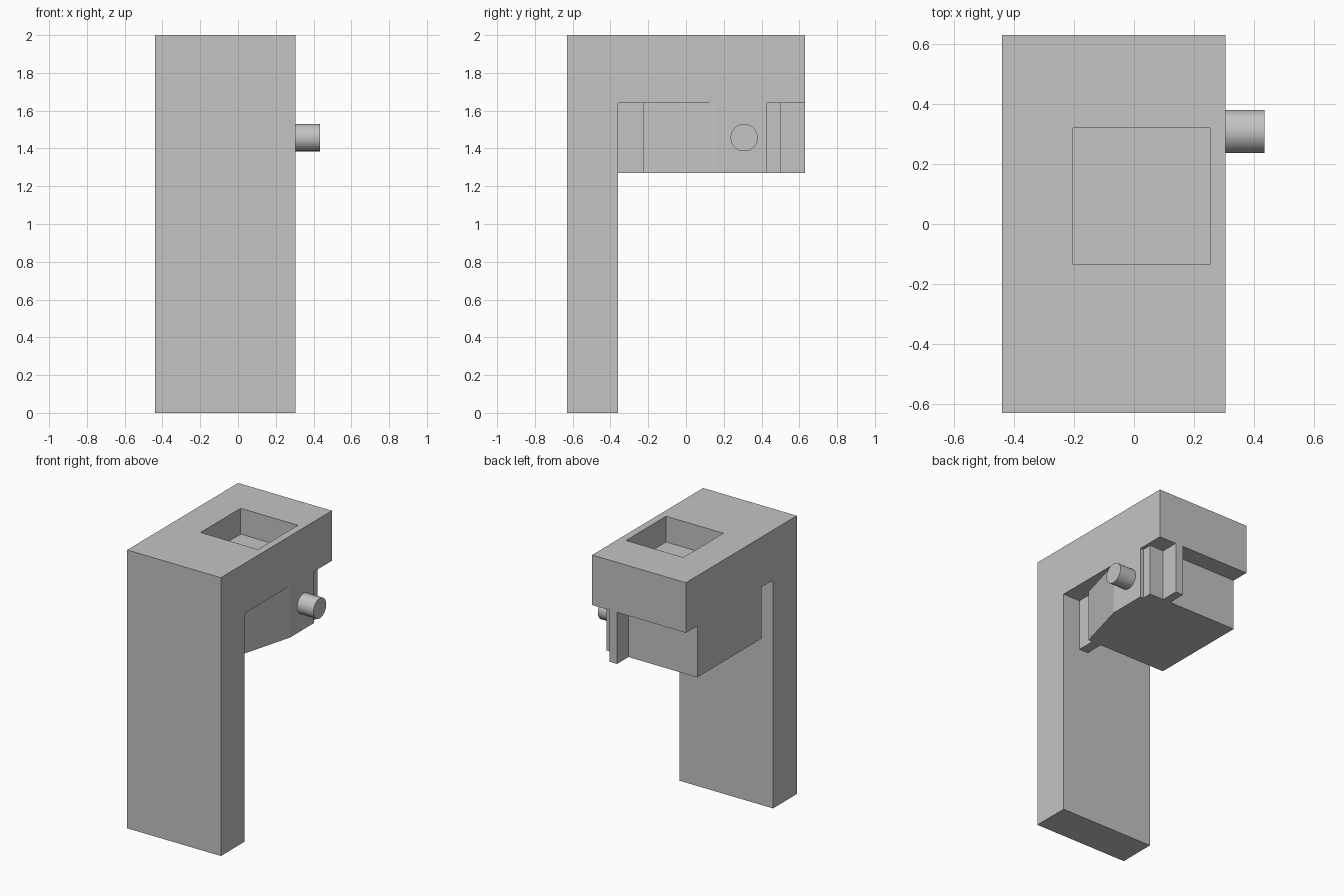
import bpy, bmesh, math
from mathutils import Vector, Matrix

cube = bpy.data.objects.get("Cube")
if cube:
    bpy.data.objects.remove(cube, do_unlink=True)

# Single plain grey
grey = bpy.data.materials.new("plain_grey")
grey.use_nodes = True
colour = (0.55, 0.55, 0.55, 1)
grey.diffuse_color = colour
grey.node_tree.nodes["Principled BSDF"].inputs["Base Color"].default_value = colour


def add_object(name, bm):
    bmesh.ops.recalc_face_normals(bm, faces=bm.faces)
    mesh = bpy.data.meshes.new(name)
    bm.to_mesh(mesh)
    bm.free()
    mesh.materials.append(grey)
    obj = bpy.data.objects.new(name, mesh)
    bpy.context.collection.objects.link(obj)
    return obj


def prism(name, points, sweep):
    """Extrude a closed outline along a vector."""
    bm = bmesh.new()
    face = bm.faces.new([bm.verts.new(p) for p in points])
    new = bmesh.ops.extrude_face_region(bm, geom=[face])["geom"]
    verts = [v for v in new if isinstance(v, bmesh.types.BMVert)]
    bmesh.ops.translate(bm, verts=verts, vec=Vector(sweep))
    return add_object(name, bm)


def boolean(target, tool, operation):
    mod = target.modifiers.new(operation.lower(), 'BOOLEAN')
    mod.operation = operation
    mod.solver = 'EXACT'
    mod.object = tool
    tool.hide_render = True
    bpy.context.view_layer.objects.active = target
    bpy.ops.object.modifier_apply(modifier=mod.name)
    bpy.data.objects.remove(tool, do_unlink=True)


LEFT, RIGHT = -0.44, 0.305
FRONT, BACK, PLATE = -0.63, 0.63, -0.36
TOP, SHELF, BASE = 2.0, 1.64, 1.27

# Tall front plate with the overhanging head
outline = [(FRONT, 0), (PLATE, 0), (PLATE, SHELF), (BACK, SHELF), (BACK, TOP), (FRONT, TOP)]
frame = prism("bracket_frame", [(LEFT, y, z) for y, z in outline], (RIGHT - LEFT, 0, 0))

# Square pocket in the head
pocket = [(-0.203, -0.135), (0.253, -0.135), (0.253, 0.32), (-0.203, 0.32)]
boolean(frame, prism("pocket_cutter", [(x, y, 1.815) for x, y in pocket], (0, 0, 0.4)), 'DIFFERENCE')

# Hanging block: slanted side, stepped corner, webs at front and back
block = [(LEFT, -0.228), (0.095, -0.228), (0.095, PLATE), (0.168, PLATE), (0.168, -0.228),
         (0.2, -0.228), (RIGHT, 0.155), (RIGHT, 0.43), (0.28, 0.43), (0.28, 0.5),
         (0.168, 0.5), (0.168, BACK), (0.107, BACK), (0.107, 0.5), (LEFT, 0.5)]
boolean(frame, prism("hanging_block", [(x, y, BASE) for x, y in block], (0, 0, SHELF - BASE)), 'UNION')

# Merge the flush faces
bm = bmesh.new()
bm.from_mesh(frame.data)
bmesh.ops.remove_doubles(bm, verts=bm.verts, dist=0.0001)
bmesh.ops.dissolve_limit(bm, angle_limit=math.radians(1), verts=bm.verts, edges=bm.edges)
bm.to_mesh(frame.data)
bm.free()

# Round side peg
bm = bmesh.new()
place = Matrix.Translation((0.365, 0.308, 1.457)) @ Matrix.Rotation(math.pi / 2, 4, 'Y')
bmesh.ops.create_cone(bm, cap_ends=True, segments=48, radius1=0.072, radius2=0.072,
                      depth=0.14, matrix=place)
peg = add_object("side_peg", bm)
bpy.ops.object.select_all(action='DESELECT')
peg.select_set(True)
bpy.context.view_layer.objects.active = peg
bpy.ops.object.shade_smooth_by_angle(angle=math.radians(30))
